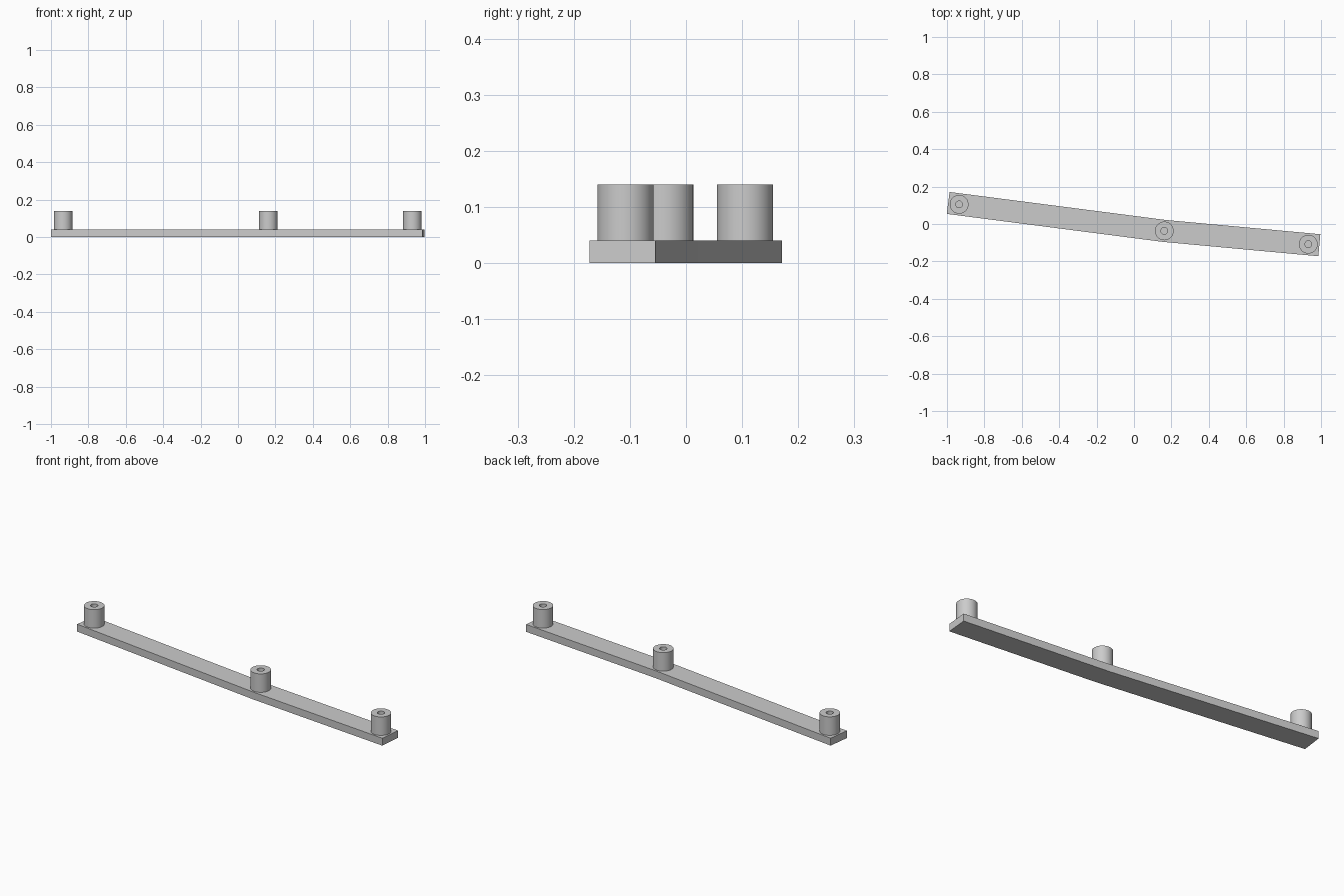
import bpy
import bmesh
from math import tau, radians
from mathutils import Vector

if "Cube" in bpy.data.objects:
    bpy.data.objects.remove(bpy.data.objects["Cube"])

PLATE_T, TOP_Z = 0.04, 0.14
HALF_W, POST_R, HOLE_R = 0.059, 0.05, 0.018
POSTS = {"right_post": (-0.935, 0.105),
         "middle_post": (0.162, -0.037),
         "left_post": (0.932, -0.108)}

grey = bpy.data.materials.new("light_grey")
grey.use_nodes = True
colour = (0.6, 0.6, 0.6, 1)
grey.diffuse_color = colour
grey.node_tree.nodes["Principled BSDF"].inputs["Base Color"].default_value = colour


def add_object(name, bm):
    bmesh.ops.recalc_face_normals(bm, faces=bm.faces)
    mesh = bpy.data.meshes.new(name)
    bm.to_mesh(mesh)
    bm.free()
    mesh.materials.append(grey)
    obj = bpy.data.objects.new(name, mesh)
    bpy.context.collection.objects.link(obj)
    return obj


# Bent mounting plate: offset the line through the posts, mitred at the bend
right, middle, left = (Vector(p) for p in POSTS.values())
dir_a, dir_b = (middle - right).normalized(), (left - middle).normalized()
side_a, side_b = (Vector((-d.y, d.x)) for d in (dir_a, dir_b))
mitre = (side_a + side_b).normalized()
mitre /= mitre.dot(side_a)
stations = [(right - dir_a * HALF_W, side_a), (middle, mitre),
            (left + dir_b * HALF_W, side_b)]
outline = [p - s * HALF_W for p, s in stations]
outline += [p + s * HALF_W for p, s in reversed(stations)]

bm = bmesh.new()
base = bm.faces.new([bm.verts.new((p.x, p.y, 0)) for p in outline])
raised = bmesh.ops.extrude_face_region(bm, geom=[base], use_keep_orig=True)
bmesh.ops.translate(bm, vec=(0, 0, PLATE_T),
                    verts=[v for v in raised["geom"] if isinstance(v, bmesh.types.BMVert)])
add_object("mounting_plate", bm)


# Hollow standoff post: a rectangular section spun around its axis
def add_post(name, x, y):
    bm = bmesh.new()
    section = [(HOLE_R, PLATE_T), (POST_R, PLATE_T), (POST_R, TOP_Z), (HOLE_R, TOP_Z)]
    verts = [bm.verts.new((r, 0, z)) for r, z in section]
    edges = [bm.edges.new((verts[i - 1], verts[i])) for i in range(len(verts))]
    bmesh.ops.spin(bm, geom=verts + edges, axis=(0, 0, 1), cent=(0, 0, 0),
                   angle=tau, steps=48)
    bmesh.ops.remove_doubles(bm, verts=bm.verts, dist=0.0001)
    post = add_object(name, bm)
    post.location = (x, y, 0)
    bpy.ops.object.select_all(action="DESELECT")
    post.select_set(True)
    bpy.context.view_layer.objects.active = post
    bpy.ops.object.shade_smooth_by_angle(angle=radians(30))


for post_name, (px, py) in POSTS.items():
    add_post(post_name, px, py)
